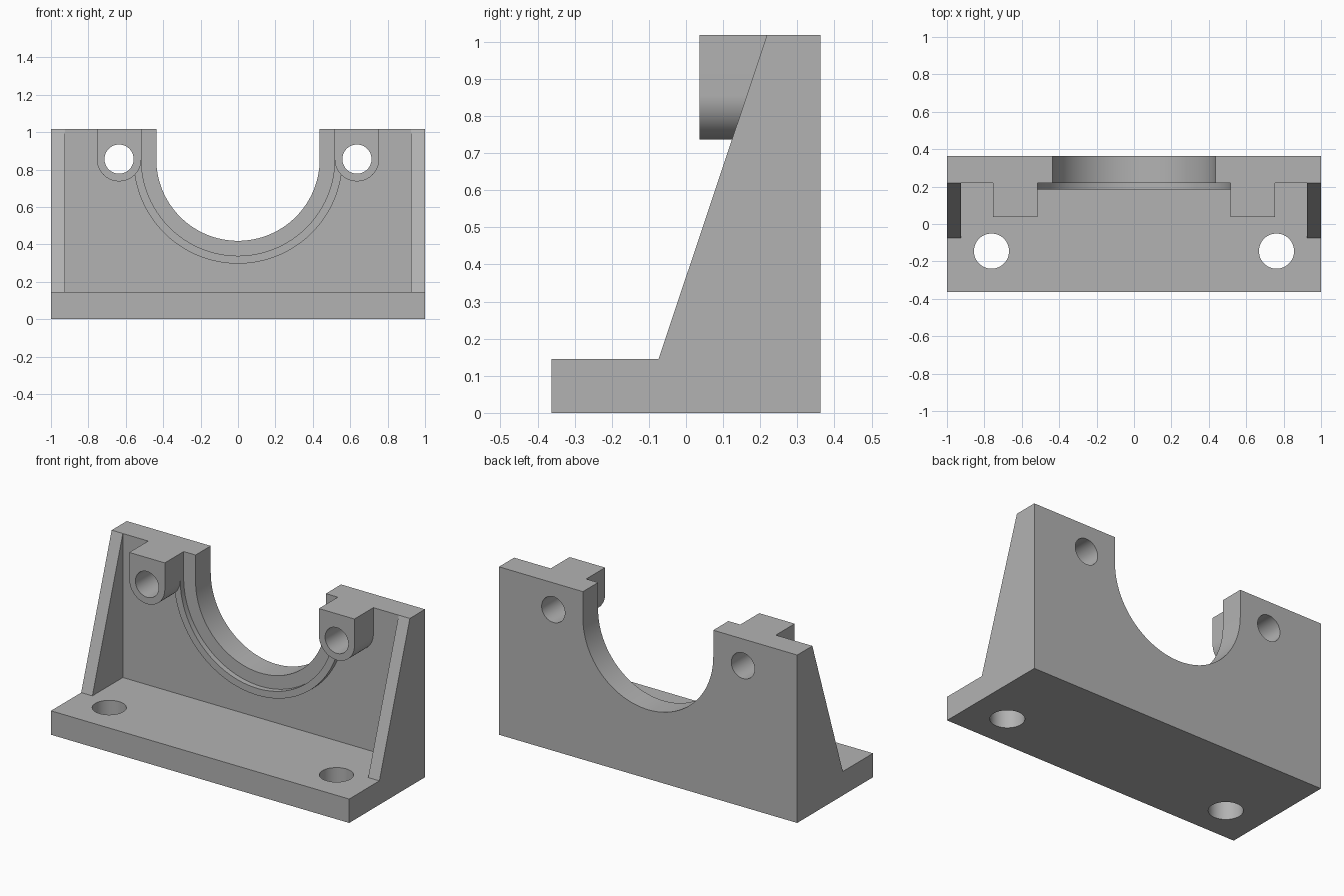
import bpy
import bmesh
from math import cos, sin, pi, radians
from mathutils import Vector

if "Cube" in bpy.data.objects:
    bpy.data.objects.remove(bpy.data.objects["Cube"], do_unlink=True)

# Main dimensions
DEPTH, TOP = 0.363, 1.018
BASE_TOP, WALL_FRONT = 0.145, 0.218
BORE_Z, BORE_R = 0.856, 0.437
RING_IN, RING_OUT, RING_FRONT = 0.517, 0.559, 0.185
LUG_X, LUG_R, LUG_FRONT = 0.636, 0.119, 0.037

grey = bpy.data.materials.new("machined grey")
grey.use_nodes = True
colour = (0.45, 0.45, 0.45, 1)
grey.diffuse_color = colour
grey.node_tree.nodes["Principled BSDF"].inputs["Base Color"].default_value = colour


def arc(cx, cz, r, start, end, n):
    """Points along an arc, angles in degrees."""
    angles = [radians(start + (end - start) * i / n) for i in range(n + 1)]
    return [(cx + r * cos(a), cz + r * sin(a)) for a in angles]


def extrude(name, profile, axis, lo, hi):
    """Extrude a closed 2D profile along x, y or z."""
    place = {"x": lambda p: (lo, p[0], p[1]),
             "y": lambda p: (p[0], lo, p[1]),
             "z": lambda p: (p[0], p[1], lo)}[axis]
    shift = Vector([(hi - lo) * (axis == a) for a in "xyz"])
    bm = bmesh.new()
    face = bm.faces.new([bm.verts.new(place(p)) for p in profile])
    new = bmesh.ops.extrude_face_region(bm, geom=[face])["geom"]
    bmesh.ops.translate(bm, vec=shift,
                        verts=[v for v in new if isinstance(v, bmesh.types.BMVert)])
    bmesh.ops.recalc_face_normals(bm, faces=bm.faces)
    mesh = bpy.data.meshes.new(name)
    bm.to_mesh(mesh)
    bm.free()
    mesh.materials.append(grey)
    obj = bpy.data.objects.new(name, mesh)
    bpy.context.collection.objects.link(obj)
    return obj


def combine(body, tool, operation):
    """Apply a boolean to the body and discard the tool."""
    mod = body.modifiers.new(tool.name, "BOOLEAN")
    mod.operation, mod.solver, mod.object = operation, "EXACT", tool
    bpy.context.view_layer.objects.active = body
    bpy.ops.object.modifier_apply(modifier=mod.name)
    bpy.data.objects.remove(tool, do_unlink=True)


# Body from the side profile: foot, sloping rib edge and upright back
side = [(-DEPTH, 0), (DEPTH, 0), (DEPTH, TOP), (WALL_FRONT, TOP),
        (-0.074, BASE_TOP), (-DEPTH, BASE_TOP)]
body = extrude("bearing_bracket", side, "x", -1, 1)

# Pocket that leaves the two side ribs and the wall
pocket = [(-0.5, BASE_TOP), (WALL_FRONT, BASE_TOP), (WALL_FRONT, 1.2), (-0.5, 1.2)]
combine(body, extrude("pocket", pocket, "x", -0.925, 0.925), "DIFFERENCE")

# Open-topped bearing bore
bore = arc(0, BORE_Z, BORE_R, 180, 360, 64) + [(BORE_R, 1.2), (-BORE_R, 1.2)]
combine(body, extrude("bore", bore, "y", -0.6, 0.6), "DIFFERENCE")

# Raised half ring around the bore
ring = (arc(0, BORE_Z, RING_OUT, 180, 360, 64)
        + arc(0, BORE_Z, RING_IN, 360, 180, 64))
combine(body, extrude("raised_ring", ring, "y", RING_FRONT, 0.3), "UNION")

# Round-bottomed bolt lugs, their bolt holes and the foot holes
for s in (-1, 1):
    x = s * LUG_X
    lug = arc(x, BORE_Z, LUG_R, 180, 360, 32) + [(x + LUG_R, TOP), (x - LUG_R, TOP)]
    combine(body, extrude("lug", lug, "y", LUG_FRONT, 0.3), "UNION")
    bolt = arc(x, BORE_Z, 0.078, 0, 360, 48)[:-1]
    combine(body, extrude("bolt_hole", bolt, "y", -0.6, 0.6), "DIFFERENCE")
    foot = arc(s * 0.762, -0.145, 0.094, 0, 360, 48)[:-1]
    combine(body, extrude("foot_hole", foot, "z", -0.1, 0.3), "DIFFERENCE")

# Smooth curved walls, keep machined edges sharp
bpy.ops.object.select_all(action="DESELECT")
body.select_set(True)
bpy.context.view_layer.objects.active = body
bpy.ops.object.shade_smooth_by_angle(angle=radians(20))
